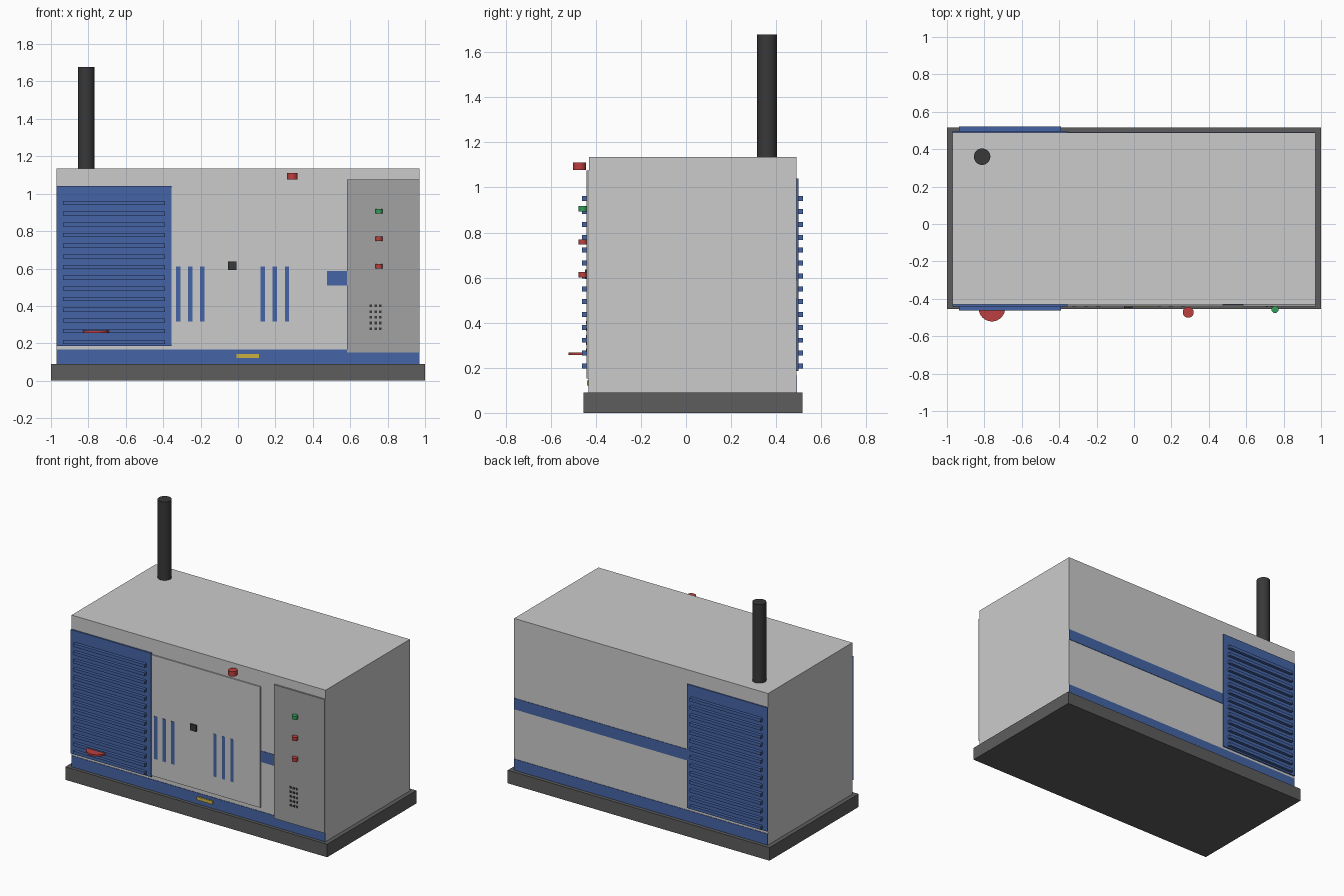
import bpy

if "Cube" in bpy.data.objects:
    bpy.data.objects.remove(bpy.data.objects["Cube"])

def mat(name, rgb):
    m = bpy.data.materials.new(name)
    m.diffuse_color = (*rgb, 1)
    m.use_nodes = True
    m.node_tree.nodes["Principled BSDF"].inputs["Base Color"].default_value = m.diffuse_color
    return m

BLUE = mat("blue", (0.06, 0.13, 0.38))
DARK = mat("dark", (0.11, 0.11, 0.11))
BLACK = mat("black", (0.04, 0.04, 0.04))
RED = mat("red", (0.5, 0.05, 0.05))
GREEN = mat("green", (0.03, 0.35, 0.1))
YELLOW = mat("yellow", (0.6, 0.45, 0.05))
PANEL = mat("panel_grey", (0.36, 0.36, 0.36))

def box(name, x, y, z, m=None):
    """Box from (min, max) ranges on each axis."""
    r = (x, y, z)
    bpy.ops.mesh.primitive_cube_add(size=1, location=[(a + b) / 2 for a, b in r])
    o = bpy.context.object
    o.name = name
    o.scale = [b - a for a, b in r]
    bpy.ops.object.transform_apply(location=False, rotation=False, scale=True)
    if m:
        o.data.materials.append(m)
    return o

def cyl(name, x, y, z, r, m, n=32):
    """Upright cylinder with a (min, max) height range."""
    bpy.ops.mesh.primitive_cylinder_add(vertices=n, radius=r, depth=z[1] - z[0],
                                        location=(x, y, (z[0] + z[1]) / 2))
    o = bpy.context.object
    o.name = name
    o.data.materials.append(m)
    bpy.ops.object.shade_smooth_by_angle()
    return o

# Base skid and housing
box("base", (-1, 1), (-0.455, 0.517), (0, 0.09), DARK)
box("housing", (-0.97, 0.97), (-0.43, 0.49), (0.09, 1.136))

# Blue stripes wrapping front and back
box("lower_stripe", (-0.969, 0.969), (-0.433, 0.493), (0.09, 0.167), BLUE)
box("middle_stripe", (-0.969, 0.969), (-0.433, 0.493), (0.51, 0.587), BLUE)

# Louvre grilles on front and back
for side, panel_y, slat_y in (("front", (-0.44, -0.428), (-0.462, -0.438)),
                              ("back", (0.488, 0.498), (0.496, 0.52))):
    box(side + "_grille_panel", (-0.97, -0.355), panel_y, (0.185, 1.04), BLUE)
    for i in range(14):
        z = 0.208 + i * 0.0571
        box(f"{side}_grille_slat_{i + 1}", (-0.935, -0.39), slat_y, (z - 0.011, z + 0.011), BLUE)

# Access door with vent slots and latch
box("access_door", (-0.36, 0.476), (-0.438, -0.428), (0.195, 1.03))
for i, x0 in enumerate((-0.32, 0.132)):
    for j in range(3):
        x = x0 + j * 0.065
        box(f"door_vent_{i * 3 + j + 1}", (x - 0.012, x + 0.012), (-0.441, -0.43), (0.318, 0.612), BLUE)
box("door_latch", (-0.054, -0.008), (-0.448, -0.43), (0.593, 0.637), BLACK)

# Control panel with buttons and speaker holes
box("control_panel", (0.582, 0.97), (-0.441, -0.428), (0.152, 1.075), PANEL)
for i, (z, m) in enumerate(((0.905, GREEN), (0.758, RED), (0.613, RED))):
    cyl(f"control_button_{i + 1}", 0.754, -0.457, (z - 0.012, z + 0.012), 0.019, m, 24)
for r in range(5):
    for c in range(3):
        x, z = 0.71 + c * 0.0255, 0.278 + r * 0.0305
        box(f"speaker_hole_{r * 3 + c + 1}", (x - 0.007, x + 0.007), (-0.444, -0.435),
            (z - 0.007, z + 0.007), BLACK)

# Warning lamp, valve disc, tag and exhaust stack
cyl("warning_lamp", 0.29, -0.472, (1.077, 1.111), 0.029, RED)
cyl("valve_disc", -0.76, -0.45, (0.256, 0.268), 0.071, RED)
box("warning_tag", (-0.008, 0.112), (-0.44, -0.43), (0.121, 0.144), YELLOW)
cyl("exhaust_stack", -0.812, 0.36, (1.12, 1.678), 0.044, BLACK)
